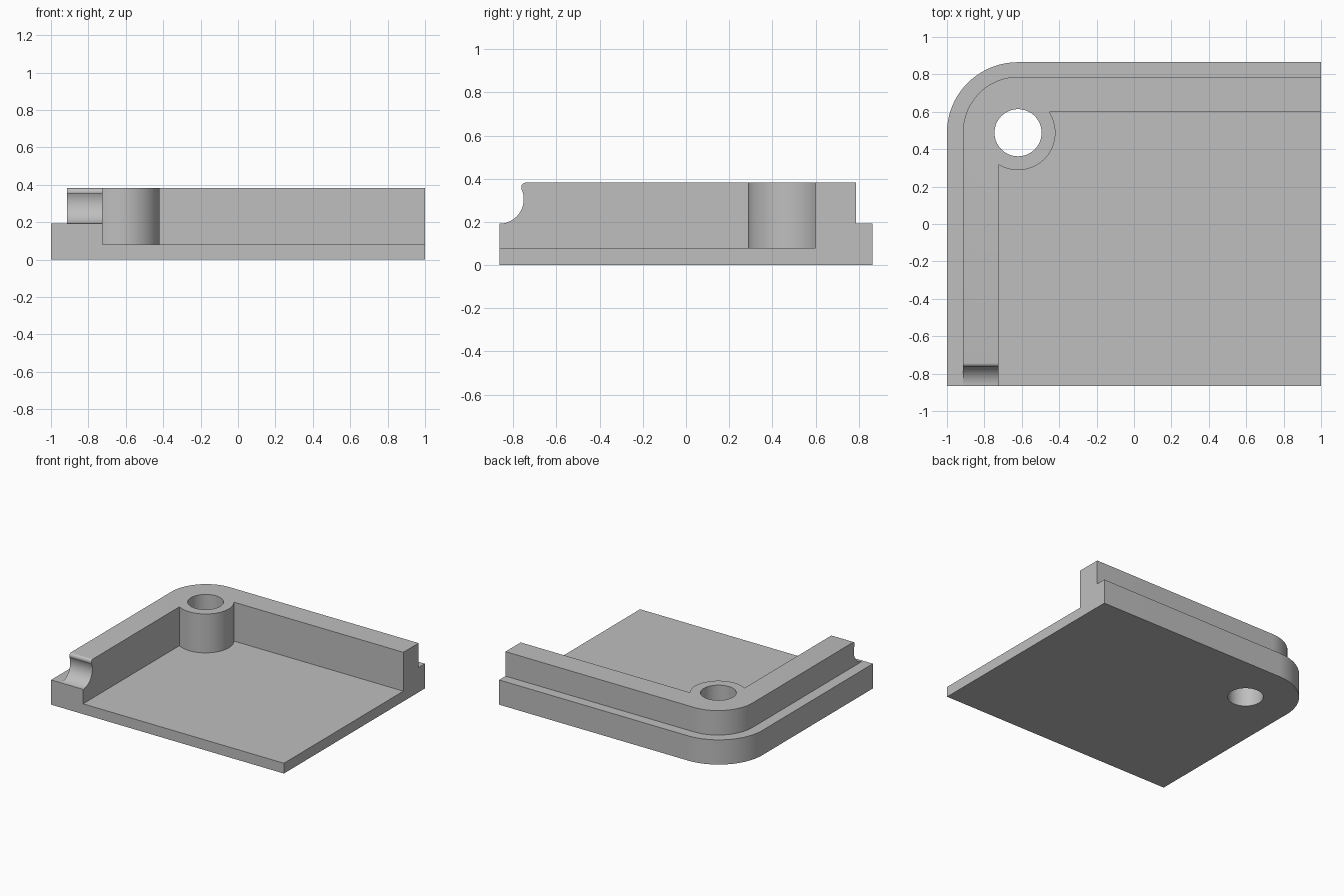
import bpy, bmesh
from math import sin, cos, radians, sqrt, atan2, degrees
from mathutils import Vector

cube = bpy.data.objects.get("Cube")
if cube:
    bpy.data.objects.remove(cube, do_unlink=True)

HALF_Y, TOP, LEDGE, FLOOR = 0.865, 0.382, 0.192, 0.08
CX, CY = -0.62, 0.488            # shared centre of corner, boss and hole
LIP_X, LIP_Y = -0.915, 0.787     # outer edge of the raised wall
WALL_X, WALL_Y = -0.725, 0.6     # inner edge of the raised wall
BOSS_R, HOLE_R = 0.2, 0.126
FAR = 1.3

grey = bpy.data.materials.new("light grey")
grey.use_nodes = True
grey.diffuse_color = (0.52, 0.52, 0.52, 1)
grey.node_tree.nodes["Principled BSDF"].inputs["Base Color"].default_value = grey.diffuse_color


def arc(cx, cy, rx, ry, start, end, steps=32):
    angles = [radians(start + (end - start) * i / steps) for i in range(steps + 1)]
    return [(cx + rx * cos(a), cy + ry * sin(a)) for a in angles]


def prism(name, outline, low, high, axis="z"):
    """Extrude a 2D outline along z, or a (y, z) outline along x."""
    bm = bmesh.new()
    place = (lambda p: (p[0], p[1], low)) if axis == "z" else (lambda p: (low, p[0], p[1]))
    face = bm.faces.new([bm.verts.new(place(p)) for p in outline])
    result = bmesh.ops.extrude_face_region(bm, geom=[face])
    step = Vector((0, 0, high - low)) if axis == "z" else Vector((high - low, 0, 0))
    verts = [g for g in result["geom"] if isinstance(g, bmesh.types.BMVert)]
    bmesh.ops.translate(bm, verts=verts, vec=step)
    bmesh.ops.recalc_face_normals(bm, faces=bm.faces)
    mesh = bpy.data.meshes.new(name)
    bm.to_mesh(mesh)
    bm.free()
    mesh.materials.append(grey)
    obj = bpy.data.objects.new(name, mesh)
    bpy.context.scene.collection.objects.link(obj)
    return obj


# Full-height block with one rounded corner
outer = arc(CX, CY, 1 + CX, HALF_Y - CY, 180, 90)
tray = prism("corner_tray", [(-1, -HALF_Y)] + outer + [(1, HALF_Y), (1, -HALF_Y)], 0, TOP)

# Pocket that leaves the floor, the two walls and the round boss
start = degrees(atan2(WALL_Y - CY, sqrt(BOSS_R**2 - (WALL_Y - CY)**2)))
end = degrees(atan2(-sqrt(BOSS_R**2 - (WALL_X - CX)**2), WALL_X - CX))
boss = arc(CX, CY, BOSS_R, BOSS_R, start, end, 40)
pocket = prism("pocket_cutter", [(FAR, -FAR), (FAR, WALL_Y)] + boss + [(WALL_X, -FAR)], FLOOR, 1)

# Step around the outside of the walls
lip = arc(CX, CY, CX - LIP_X, LIP_Y - CY, 180, 90)
step = prism("step_cutter", [(LIP_X, -FAR)] + lip +
             [(FAR, LIP_Y), (FAR, FAR), (-FAR, FAR), (-FAR, -FAR)], LEDGE, 1)

# Screw hole through the boss
hole = prism("hole_cutter", arc(CX, CY, HOLE_R, HOLE_R, 0, 360, 64)[:-1], -1, 1)

# Cove with a rounded upper lip at the end of the left wall
cove_r = 0.113
cove = arc(-HALF_Y, LEDGE + cove_r, cove_r, cove_r, -90, 25, 24)
bead = arc(-0.743, TOP - 0.02, 0.02, 0.02, 200, 90, 8)
cove_cut = prism("cove_cutter", [(-FAR, LEDGE)] + cove + bead +
                 [(-0.743, 1), (-FAR, 1)], -0.95, -0.6, "x")

for cutter in (pocket, step, cove_cut, hole):
    mod = tray.modifiers.new(cutter.name, "BOOLEAN")
    mod.operation = "DIFFERENCE"
    mod.solver = "EXACT"
    mod.object = cutter

# Bake the cuts, then drop the cutters
bpy.context.view_layer.update()
baked = bpy.data.meshes.new_from_object(tray.evaluated_get(bpy.context.evaluated_depsgraph_get()))
tray.modifiers.clear()
tray.data = baked
for cutter in (pocket, step, cove_cut, hole):
    bpy.data.objects.remove(cutter, do_unlink=True)

bpy.ops.object.select_all(action="DESELECT")
tray.select_set(True)
bpy.context.view_layer.objects.active = tray
bpy.ops.object.shade_smooth_by_angle(angle=radians(30))
